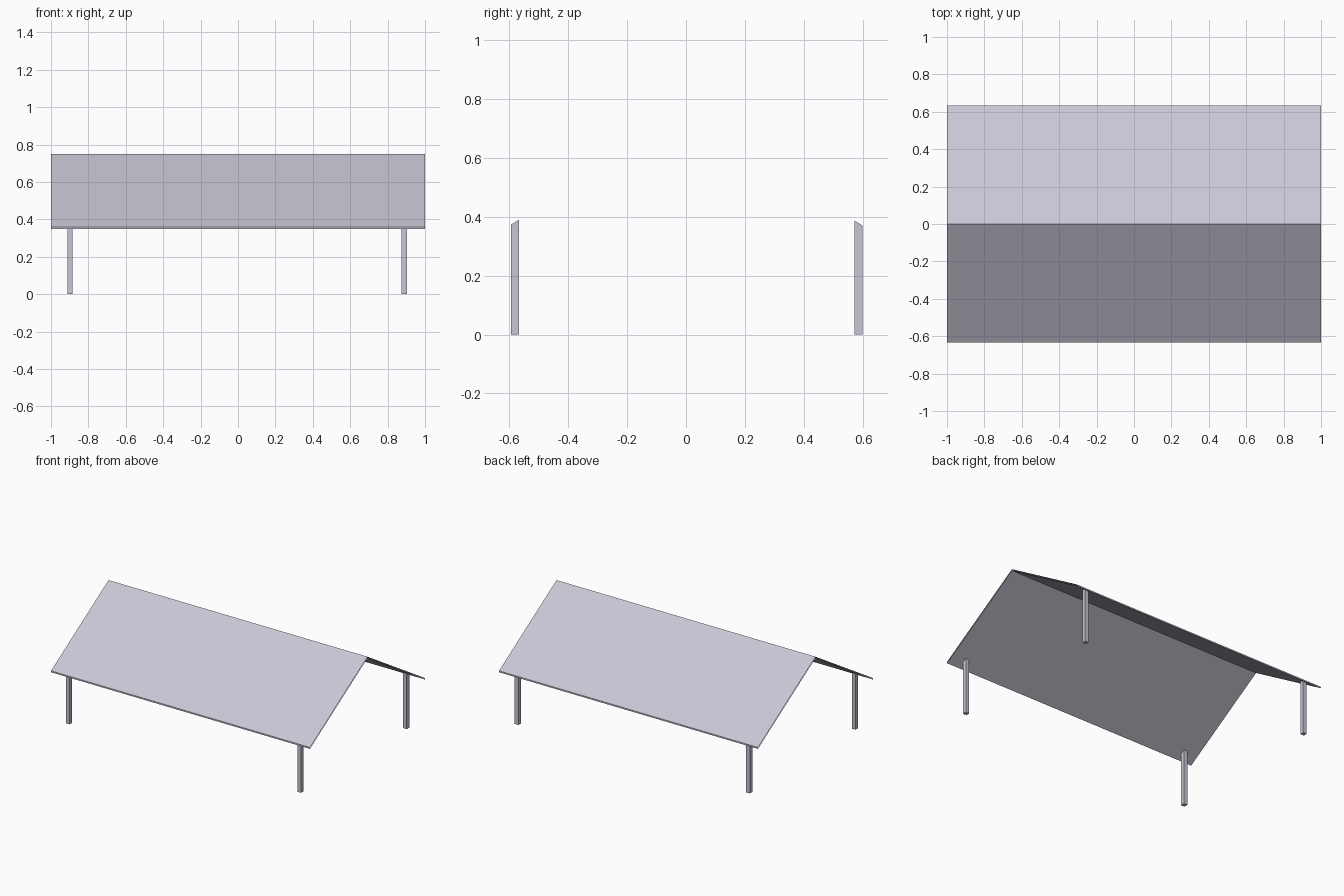
import bpy
import bmesh

cube = bpy.data.objects.get("Cube")
if cube:
    bpy.data.objects.remove(cube, do_unlink=True)

EAVE_Y, EAVE_Z, RIDGE_Z = 0.634, 0.358, 0.749
THICK = 0.01
SLOPE = (RIDGE_Z - EAVE_Z) / EAVE_Y
POST = 0.014  # half width

paint = bpy.data.materials.new("pale_lilac_grey")
paint.use_nodes = True
colour = (0.59, 0.56, 0.66, 1)
paint.diffuse_color = colour
paint.node_tree.nodes["Principled BSDF"].inputs["Base Color"].default_value = colour


def finish(name, bm):
    mesh = bpy.data.meshes.new(name)
    bm.to_mesh(mesh)
    bm.free()
    mesh.materials.append(paint)
    obj = bpy.data.objects.new(name, mesh)
    bpy.context.collection.objects.link(obj)
    return obj


def underside(y):
    return RIDGE_Z - THICK - SLOPE * abs(y)


# Gable roof: a thin hollow profile swept along x, open at both ends
profile = [(-EAVE_Y, EAVE_Z), (0, RIDGE_Z), (EAVE_Y, EAVE_Z),
           (EAVE_Y, EAVE_Z - THICK), (0, RIDGE_Z - THICK), (-EAVE_Y, EAVE_Z - THICK)]
bm = bmesh.new()
left = [bm.verts.new((1, y, z)) for y, z in profile]
right = [bm.verts.new((-1, y, z)) for y, z in profile]
for i in range(len(profile)):
    j = (i + 1) % len(profile)
    bm.faces.new((left[i], left[j], right[j], right[i]))
finish("roof", bm)

# Square posts with tops cut to the roof slope
for side, x in (("right", -0.898), ("left", 0.889)):
    for end, y in (("front", -0.58), ("back", 0.585)):
        bm = bmesh.new()
        bmesh.ops.create_cube(bm, size=2 * POST)
        for v in bm.verts:
            top = v.co.z > 0
            v.co.x += x
            v.co.y += y
            v.co.z = underside(v.co.y) if top else 0
        finish(f"{end}_{side}_post", bm)
